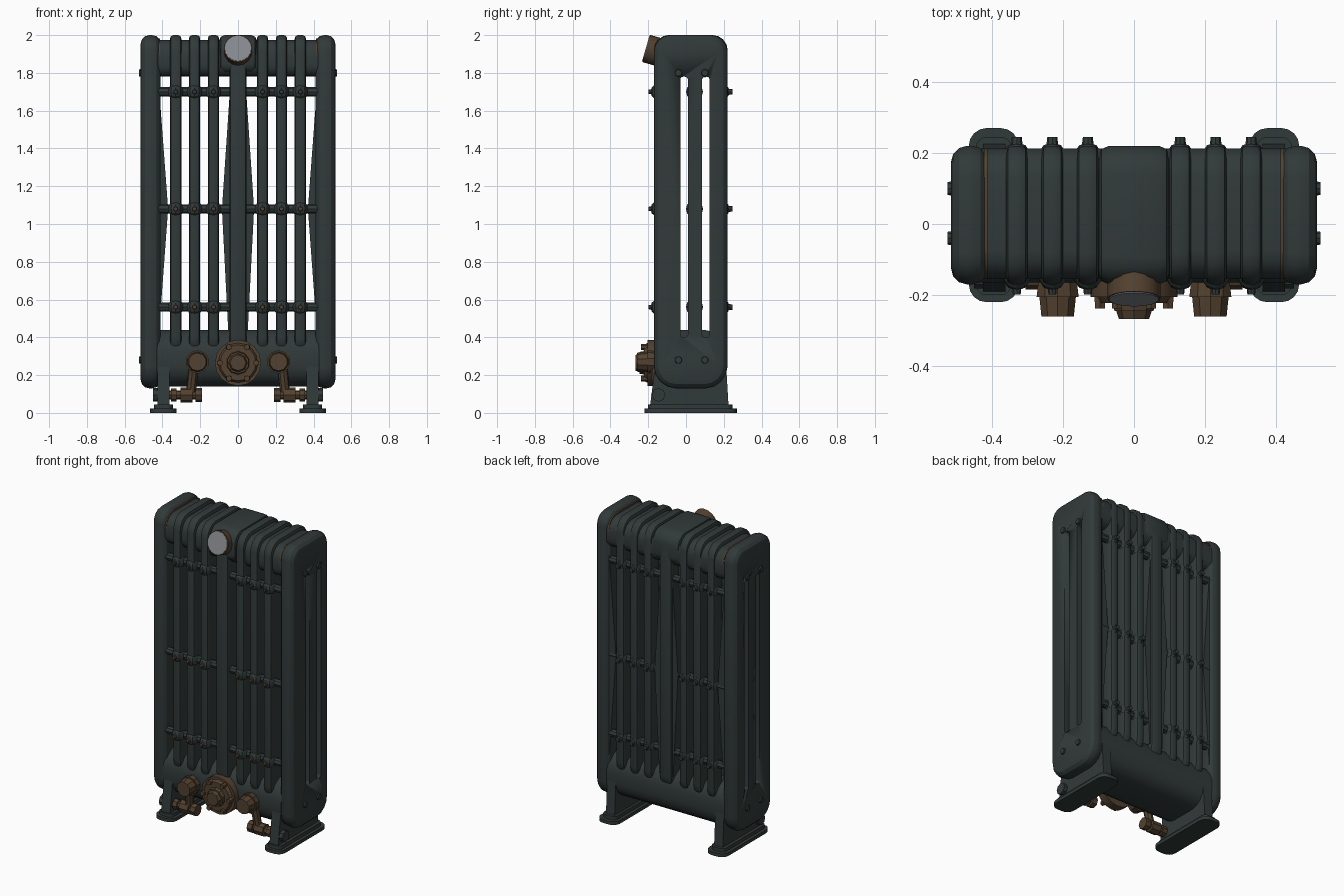
import bpy, bmesh, math
from mathutils import Matrix, Vector

if "Cube" in bpy.data.objects:
    bpy.data.objects.remove(bpy.data.objects["Cube"])


def material(name, col):
    m = bpy.data.materials.new(name)
    m.diffuse_color = (*col, 1)
    m.use_nodes = True
    m.node_tree.nodes["Principled BSDF"].inputs["Base Color"].default_value = m.diffuse_color
    return m


IRON = material("dark_iron", (0.031, 0.042, 0.041))
BRASS = material("aged_brass", (0.085, 0.053, 0.029))
GREY = material("gauge_grey", (0.24, 0.25, 0.27))

# local XY outline -> world YZ, thickness along X
SIDE = Matrix(((0, 0, 1, 0), (1, 0, 0, 0), (0, 1, 0, 0), (0, 0, 0, 1)))
FLAT = Matrix.Identity(4)


def add(name, mesh, mat):
    mesh.materials.clear()
    mesh.materials.append(mat)
    ob = bpy.data.objects.new(name, mesh)
    bpy.context.collection.objects.link(ob)
    bpy.context.view_layer.objects.active = ob
    for o in bpy.context.selected_objects:
        o.select_set(False)
    ob.select_set(True)
    bpy.ops.object.shade_smooth_by_angle(angle=math.radians(28))
    return ob


def rrect(a0, b0, a1, b1, r_low, r_top, grow=0.0, n=4):
    """Rounded rectangle with its own lower and upper corner radius."""
    a0, b0, a1, b1 = a0 - grow, b0 - grow, a1 + grow, b1 + grow
    rl, rt = max(r_low + grow, 0.004), max(r_top + grow, 0.004)
    pts = []
    for ca, cb, r, s in ((a1 - rl, b0 + rl, rl, 270), (a1 - rt, b1 - rt, rt, 0),
                         (a0 + rt, b1 - rt, rt, 90), (a0 + rl, b0 + rl, rl, 180)):
        for i in range(n + 1):
            t = math.radians(s + 90 * i / n)
            pts.append((ca + r * math.cos(t), cb + r * math.sin(t)))
    return pts


def slab(name, outlines, lo, hi, mat, bevel=0.0, frame=SIDE, res=1):
    """Filled outline (later outlines are holes) with rounded rims."""
    cu = bpy.data.curves.new(name, 'CURVE')
    cu.dimensions, cu.fill_mode = '2D', 'BOTH'
    cu.extrude = (hi - lo) / 2 - bevel
    cu.bevel_depth, cu.bevel_resolution = bevel, res
    for pts in outlines:
        sp = cu.splines.new('POLY')
        sp.points.add(len(pts) - 1)
        for p, q in zip(sp.points, pts):
            p.co = (q[0], q[1], 0, 1)
        sp.use_cyclic_u = True
    tmp = bpy.data.objects.new("tmp", cu)
    bpy.context.collection.objects.link(tmp)
    dg = bpy.context.evaluated_depsgraph_get()
    me = bpy.data.meshes.new_from_object(tmp.evaluated_get(dg))
    bpy.data.objects.remove(tmp)
    bm = bmesh.new()
    bm.from_mesh(me)
    bmesh.ops.remove_doubles(bm, verts=bm.verts, dist=1e-5)
    bmesh.ops.transform(bm, verts=bm.verts,
                        matrix=frame @ Matrix.Translation((0, 0, (lo + hi) / 2)))
    bmesh.ops.recalc_face_normals(bm, faces=bm.faces)
    bm.to_mesh(me)
    bm.free()
    me.name = name
    return add(name, me, mat)


def cyl(name, p, q, r1, r2, mat, n=12):
    p, q = Vector(p), Vector(q)
    d = q - p
    bm = bmesh.new()
    bmesh.ops.create_cone(bm, cap_ends=True, segments=n, radius1=r1, radius2=r2, depth=d.length)
    rot = d.to_track_quat('Z', 'Y').to_matrix().to_4x4()
    bmesh.ops.transform(bm, verts=bm.verts, matrix=Matrix.Translation((p + q) / 2) @ rot)
    me = bpy.data.meshes.new(name)
    bm.to_mesh(me)
    bm.free()
    return add(name, me, mat)


def ball(name, c, size, mat):
    bm = bmesh.new()
    bmesh.ops.create_uvsphere(bm, u_segments=10, v_segments=6, radius=1)
    bmesh.ops.transform(bm, verts=bm.verts,
                        matrix=Matrix.Translation(c) @ Matrix.Diagonal((*size, 1)))
    me = bpy.data.meshes.new(name)
    bm.to_mesh(me)
    bm.free()
    return add(name, me, mat)


SLOTS = ((-0.03, 0.01), (0.085, 0.125))


def section(name, x, half, bottom, bevel):
    outs = [rrect(-0.17, bottom, 0.22, 2.0, 0.10, 0.09, -bevel)]
    outs += [rrect(a, 0.42, b, 1.78, 0.015, 0.015, bevel) for a, b in SLOTS]
    return slab(name, outs, x - half, x + half, IRON, bevel)


# inner sections and wide middle section
for i in (-3, -2, -1, 1, 2, 3):
    section("column_section", math.copysign(0.03 + 0.1 * abs(i), i), 0.03, 0.30, 0.018)
section("middle_section", 0, 0.046, 0.30, 0.02)
slab("middle_cap", [rrect(-0.17, 1.80, 0.22, 2.0, 0.05, 0.08, -0.03)], -0.10, 0.10, IRON, 0.03)
XZ = Matrix(((1, 0, 0, 0), (0, 0, 1, 0), (0, 1, 0, 0), (0, 0, 0, 1)))
slab("middle_rear_web", [[(-0.04, 1.75), (-0.085, 1.08), (-0.05, 0.4), (0.05, 0.4),
                          (0.085, 1.08), (0.04, 1.75)]], 0.14, 0.205, IRON, 0, XZ)

# upper and lower tanks
slab("upper_tank", [rrect(-0.155, 1.78, 0.213, 1.975, 0.06, 0.08)], -0.43, 0.43, IRON)
slab("lower_tank", [rrect(-0.165, 0.14, 0.212, 0.44, 0.11, 0.12)], -0.43, 0.43, IRON)

LEVELS = (0.56, 1.08, 1.70)
for s in (-1, 1):
    # end section with two slots cut through
    x0, x1 = sorted((s * 0.41, s * 0.515))
    end = slab("end_section", [rrect(-0.17, 0.13, 0.22, 2.0, 0.12, 0.09, -0.045)],
               x0, x1, IRON, 0.045, res=2)
    for a, b in SLOTS:
        cut = slab("slot_cutter", [rrect(a, 0.40, b, 1.78, 0.015, 0.015)], x0 - 0.1, x1 + 0.1, IRON)
        cut.hide_render = True
        mod = end.modifiers.new("slot", 'BOOLEAN')
        mod.operation, mod.object, mod.solver = 'DIFFERENCE', cut, 'EXACT'
        bpy.context.view_layer.objects.active = end
        bpy.ops.object.modifier_apply(modifier=mod.name)
        bpy.data.objects.remove(cut)
    slab("end_rear_web", [[(s * 0.42, 1.75), (s * 0.37, 1.08), (s * 0.42, 0.4), (s * 0.45, 0.4),
                           (s * 0.45, 1.75)]], 0.14, 0.20, IRON, 0, XZ)
    # brass joint strip over the top
    a, b = sorted((s * 0.412, s * 0.422))
    slab("joint_strip", [rrect(-0.155, 1.82, 0.213, 1.983, 0.03, 0.08)], a, b, BRASS)

    # tie bars with knuckles and bolts
    for z in LEVELS:
        for y in (-0.13, 0.045, 0.18):
            cyl("tie_bar", (s * 0.03, y, z), (s * 0.44, y, z), 0.024, 0.024, IRON, 8)
        for i in (1, 2, 3):
            x = s * (0.03 + 0.1 * i)
            ball("front_knuckle", (x, -0.14, z), (0.042, 0.048, 0.046), IRON)
            ball("middle_knuckle", (x, 0.045, z), (0.042, 0.045, 0.046), IRON)
            ball("rear_knuckle", (x, 0.185, z), (0.042, 0.045, 0.046), IRON)
            cyl("front_bolt", (x, -0.17, z), (x, -0.198, z), 0.014, 0.011,
                IRON if z > 1.5 else BRASS, 8)
            cyl("rear_bolt", (x, 0.21, z), (x, 0.245, z), 0.018, 0.014, IRON, 8)

    # bolts on the end faces
    for y in (-0.04, 0.10):
        for z in (0.28, 1.80):
            cyl("end_bolt", (s * 0.49, y, z), (s * 0.525, y, z), 0.024, 0.018, IRON, 8)

    # foot and leg
    a, b = sorted((s * 0.325, s * 0.465))
    slab("foot_plate", [rrect(a, -0.22, b, 0.27, 0.05, 0.05)], 0, 0.022, IRON, 0, FLAT)
    a, b = sorted((s * 0.345, s * 0.445))
    slab("foot_step", [rrect(a, -0.20, b, 0.245, 0.03, 0.03)], 0.02, 0.045, IRON, 0, FLAT)
    a, b = sorted((s * 0.362, s * 0.425))
    slab("leg", [[(-0.19, 0.04), (0.225, 0.04), (0.212, 0.26), (-0.162, 0.26)]], a, b, IRON)

    # side valve: knob, stem and pipe
    x = s * 0.215
    cyl("valve_flange", (x, -0.15, 0.27), (x, -0.205, 0.27), 0.056, 0.062, BRASS, 10)
    cyl("valve_knob", (x, -0.205, 0.27), (x, -0.26, 0.27), 0.054, 0.048, BRASS, 10)
    cyl("valve_stem", (s * 0.25, -0.145, 0.10), (s * 0.235, -0.165, 0.25), 0.026, 0.026, BRASS, 8)
    cyl("pipe", (s * 0.20, -0.145, 0.095), (s * 0.40, -0.145, 0.095), 0.024, 0.024, BRASS, 8)
    for u, v, r, m in ((0.19, 0.225, 0.038, BRASS), (0.24, 0.305, 0.04, BRASS),
                       (0.325, 0.355, 0.034, BRASS), (0.395, 0.45, 0.036, IRON)):
        cyl("pipe_collar", (s * u, -0.145, 0.095), (s * v, -0.145, 0.095), r, r, m, 8)

# large centre valve
for y0, y1, r0, r1, n in ((-0.15, -0.205, 0.122, 0.122, 16), (-0.205, -0.222, 0.105, 0.095, 16),
                          (-0.222, -0.245, 0.062, 0.058, 10), (-0.245, -0.268, 0.05, 0.042, 8)):
    cyl("centre_valve", (0, y0, 0.265), (0, y1, 0.265), r0, r1, BRASS, n)
for k in range(6):
    t = math.radians(60 * k)
    x, z = 0.096 * math.cos(t), 0.265 + 0.096 * math.sin(t)
    cyl("valve_bolt", (x, -0.16, z), (x, -0.238, z), 0.019, 0.016, BRASS, 6)

# tilted gauge at the top
d = Vector((0, -0.962, 0.275))
c = Vector((0, -0.21, 1.929))
cyl("gauge_body", c - d * 0.11, c, 0.075, 0.075, BRASS, 16)
cyl("gauge_face", c - d * 0.004, c + d * 0.003, 0.07, 0.07, GREY, 16)
